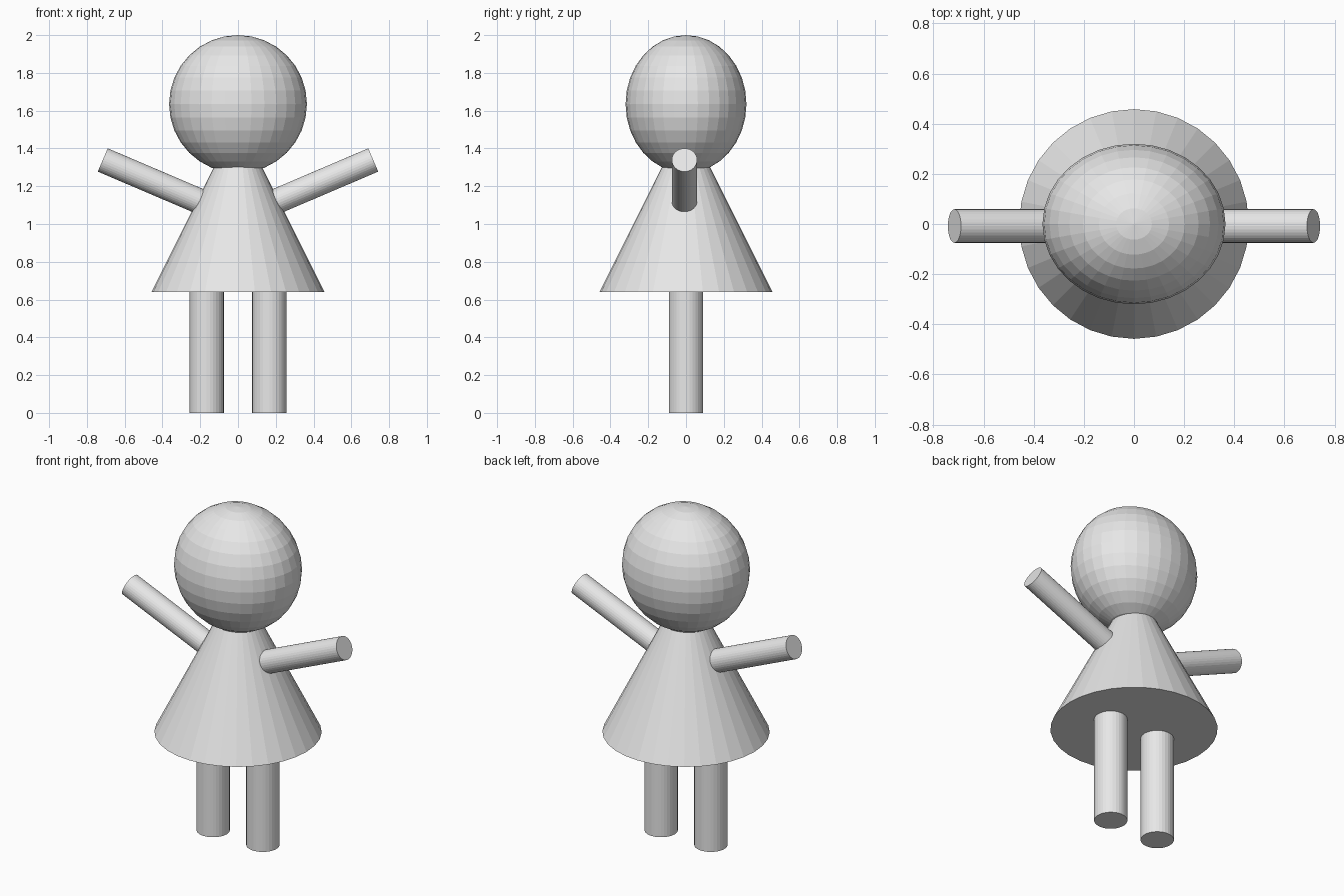
import bpy
from mathutils import Vector

cube = bpy.data.objects.get("Cube")
if cube:
    bpy.data.objects.remove(cube, do_unlink=True)

GREY = (0.8, 0.8, 0.8, 1.0)
grey = bpy.data.materials.new("plain_grey")
grey.use_nodes = True
grey.diffuse_color = GREY
grey.node_tree.nodes["Principled BSDF"].inputs["Base Color"].default_value = GREY


def finish(name):
    """Name the new part and give it the flat grey material."""
    part = bpy.context.object
    part.name = name
    part.data.name = name
    part.data.materials.append(grey)
    return part


def rod(name, start, end, radius):
    """Capped cylinder running between two points."""
    start, end = Vector(start), Vector(end)
    axis = end - start
    bpy.ops.mesh.primitive_cylinder_add(
        vertices=32, radius=radius, depth=axis.length,
        location=(start + end) / 2,
        rotation=axis.to_track_quat("Z", "X").to_euler())
    return finish(name)


# Head: faceted ball, a little narrower from front to back
bpy.ops.mesh.primitive_uv_sphere_add(segments=32, ring_count=16, radius=1,
                                     location=(0, 0, 1.635))
finish("head").scale = (0.365, 0.32, 0.365)

# Dress: closed cone whose tip is hidden in the head
bpy.ops.mesh.primitive_cone_add(vertices=32, radius1=0.458, radius2=0,
                                depth=0.916, location=(0, 0, 1.098))
finish("dress")

# Arms and legs on both sides
for side, x in (("left", 1), ("right", -1)):
    rod(side + "_leg", (x * 0.166, 0, 0), (x * 0.166, 0, 0.8), 0.091)
    rod(side + "_arm", (x * 0.17, -0.008, 1.106), (x * 0.716, -0.008, 1.339), 0.067)
